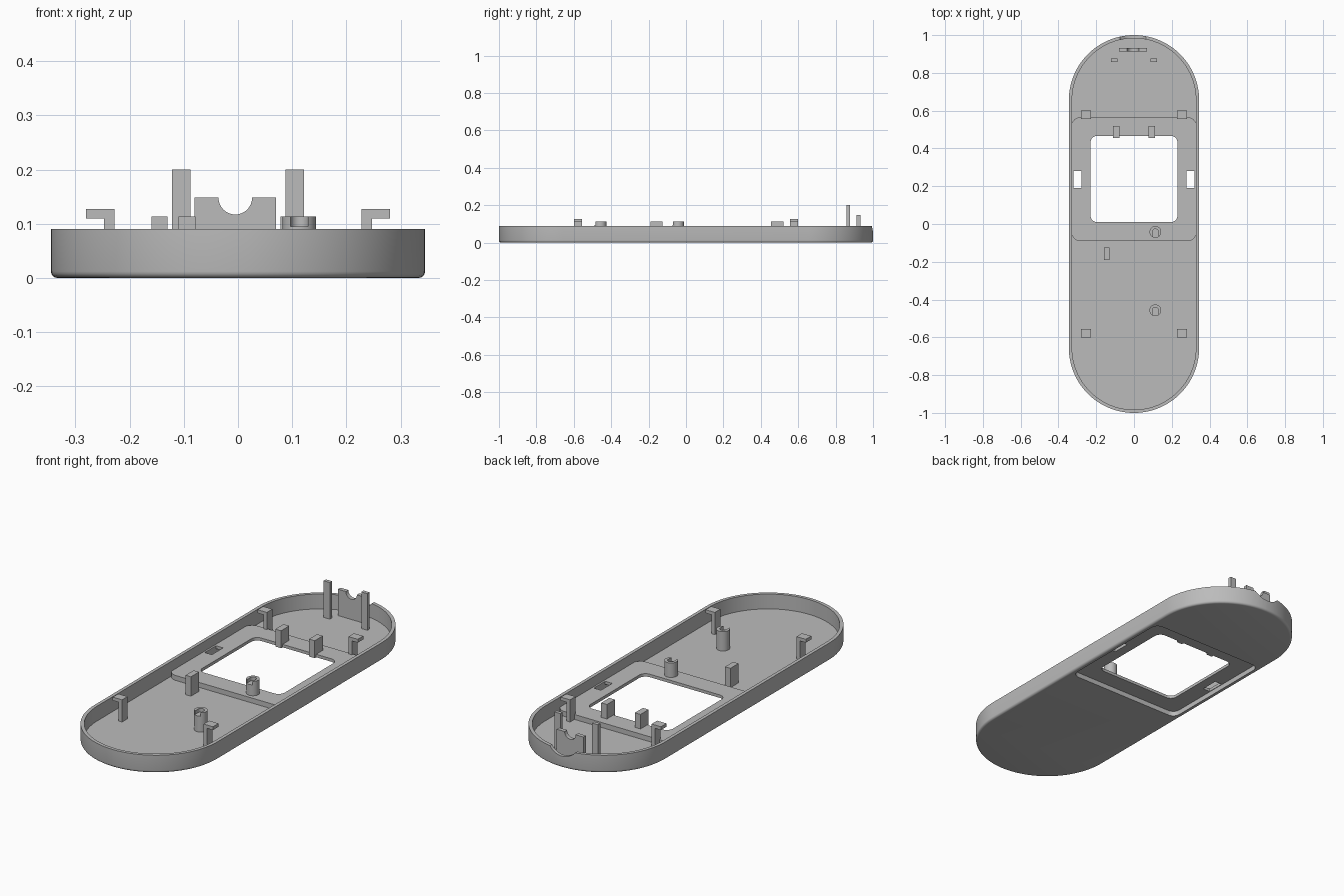
import bpy, bmesh
from math import sin, cos, pi, radians

if "Cube" in bpy.data.objects:
    bpy.data.objects.remove(bpy.data.objects["Cube"], do_unlink=True)

grey = bpy.data.materials.new("Plain grey plastic")
grey.use_nodes = True
colour = (0.5, 0.5, 0.5, 1)
grey.diffuse_color = colour
grey.node_tree.nodes["Principled BSDF"].inputs["Base Color"].default_value = colour

WALL, RIM, FLOOR, DECK = 0.017, 0.09, 0.015, 0.04
HALF_W, HALF_L, FILLET = 0.345, 1.0, 0.012


def rounded(x0, x1, y0, y1, r, steps=8):
    """Outline of a rounded rectangle, anticlockwise."""
    corners = [(x1 - r, y1 - r), (x0 + r, y1 - r), (x0 + r, y0 + r), (x1 - r, y0 + r)]
    return [(cx + r * cos((q + i / steps) * pi / 2), cy + r * sin((q + i / steps) * pi / 2))
            for q, (cx, cy) in enumerate(corners) for i in range(steps + 1)]


def loft(name, rings):
    """Solid through a list of equal point rings, capped at both ends."""
    bm = bmesh.new()
    loops = [[bm.verts.new(p) for p in ring] for ring in rings]
    n = len(loops[0])
    for a, b in zip(loops, loops[1:]):
        for i in range(n):
            j = (i + 1) % n
            bm.faces.new((a[i], a[j], b[j], b[i]))
    bm.faces.new(loops[0][::-1])
    bm.faces.new(loops[-1])
    bmesh.ops.recalc_face_normals(bm, faces=bm.faces)
    mesh = bpy.data.meshes.new(name)
    bm.to_mesh(mesh)
    bm.free()
    mesh.materials.append(grey)
    ob = bpy.data.objects.new(name, mesh)
    bpy.context.collection.objects.link(ob)
    return ob


def slab(name, outline, z0, z1):
    return loft(name, [[(x, y, z) for x, y in outline] for z in (z0, z1)])


def box(name, x0, x1, y0, y1, z0, z1):
    return slab(name, [(x0, y0), (x1, y0), (x1, y1), (x0, y1)], z0, z1)


def upright(name, outline, y0, y1):
    """Extrude an x-z outline along y."""
    return loft(name, [[(x, y, z) for x, z in outline] for y in (y0, y1)])


def disc(cx, cy, r, n=48):
    return [(cx + r * cos(2 * pi * i / n), cy + r * sin(2 * pi * i / n)) for i in range(n)]


def combine(ob, other, operation="DIFFERENCE"):
    mod = ob.modifiers.new("shape", "BOOLEAN")
    mod.object, mod.operation, mod.solver = other, operation, "EXACT"
    bpy.context.view_layer.objects.active = ob
    bpy.ops.object.modifier_apply(modifier=mod.name)
    bpy.data.objects.remove(other, do_unlink=True)


def smooth(ob):
    bpy.ops.object.select_all(action="DESELECT")
    ob.select_set(True)
    bpy.context.view_layer.objects.active = ob
    bpy.ops.object.shade_smooth_by_angle(angle=radians(32))


# Pill-shaped tray with a filleted lower edge
def pill(inset, z):
    w, l = HALF_W - inset, HALF_L - inset
    return [(x, y, z) for x, y in rounded(-w, w, -l, l, w - 0.0005, 24)]


fillet = [pill(FILLET * (1 - sin(a)), FILLET * (1 - cos(a)))
          for a in (i * pi / 8 for i in range(5))]
tray = loft("tray", fillet + [pill(0, RIM), pill(WALL, RIM), pill(WALL, FLOOR)])

# Raised deck, recessed underneath, with a window and two side slots
combine(tray, slab("deck", rounded(-0.33, 0.33, -0.09, 0.565, 0.045), 0.008, DECK), "UNION")
combine(tray, slab("recess", rounded(-0.322, 0.322, -0.08, 0.555, 0.037), -0.02, 0.025))
combine(tray, slab("window", rounded(-0.23, 0.23, 0.01, 0.467, 0.035), -0.02, 0.07))
for s in (-1, 1):
    x0, x1 = sorted((s * 0.279, s * 0.319))
    combine(tray, box("slot", x0, x1, 0.19, 0.28, -0.02, 0.07))

# Shallow cable notch in the back rim
combine(tray, upright("notch", disc(-0.005, 0.15, 0.092), 0.95, 1.05))
smooth(tray)

# Hooked clips near the four corners
for side, s in (("left", 1), ("right", -1)):
    for end, y in (("back", 0.578), ("front", -0.578)):
        hook = [(0.228, 0.01), (0.247, 0.01), (0.247, 0.11), (0.28, 0.11),
                (0.28, 0.127), (0.228, 0.127)]
        upright(f"{end}_{side}_clip", [(s * x, z) for x, z in hook], y - 0.022, y + 0.022)
    # Deck blocks and tall posts
    box(f"{side}_deck_block", s * 0.094 - 0.016, s * 0.094 + 0.016, 0.455, 0.52, DECK - 0.015, 0.113)
    box(f"{side}_tall_post", s * 0.105 - 0.017, s * 0.105 + 0.017, 0.858, 0.876, 0.01, 0.2)
box("floor_block", -0.16, -0.13, -0.19, -0.125, 0.01, 0.113)

# Round bosses with a notched top
for name, y, base in (("deck_boss", -0.042, 0.03), ("floor_boss", -0.457, 0.01)):
    boss = slab(name, disc(0.113, y, 0.031, 32), base, 0.113)
    arch = [(0.113 + 0.016 * cos(a), y + 0.016 * sin(a)) for a in (i * pi / 12 for i in range(13))]
    combine(boss, slab("boss_notch", arch + [(0.097, y - 0.05), (0.129, y - 0.05)], 0.095, 0.13))
    smooth(boss)

# Cable cradle with a half-round saddle
saddle = [(-0.005 + 0.031 * cos(a), 0.148 + 0.031 * sin(a))
          for a in (pi + i * pi / 16 for i in range(17))]
cradle = upright("cable_cradle",
                 [(-0.08, 0.01), (-0.08, 0.148)] + saddle + [(0.07, 0.148), (0.07, 0.01)],
                 0.912, 0.932)
smooth(cradle)
